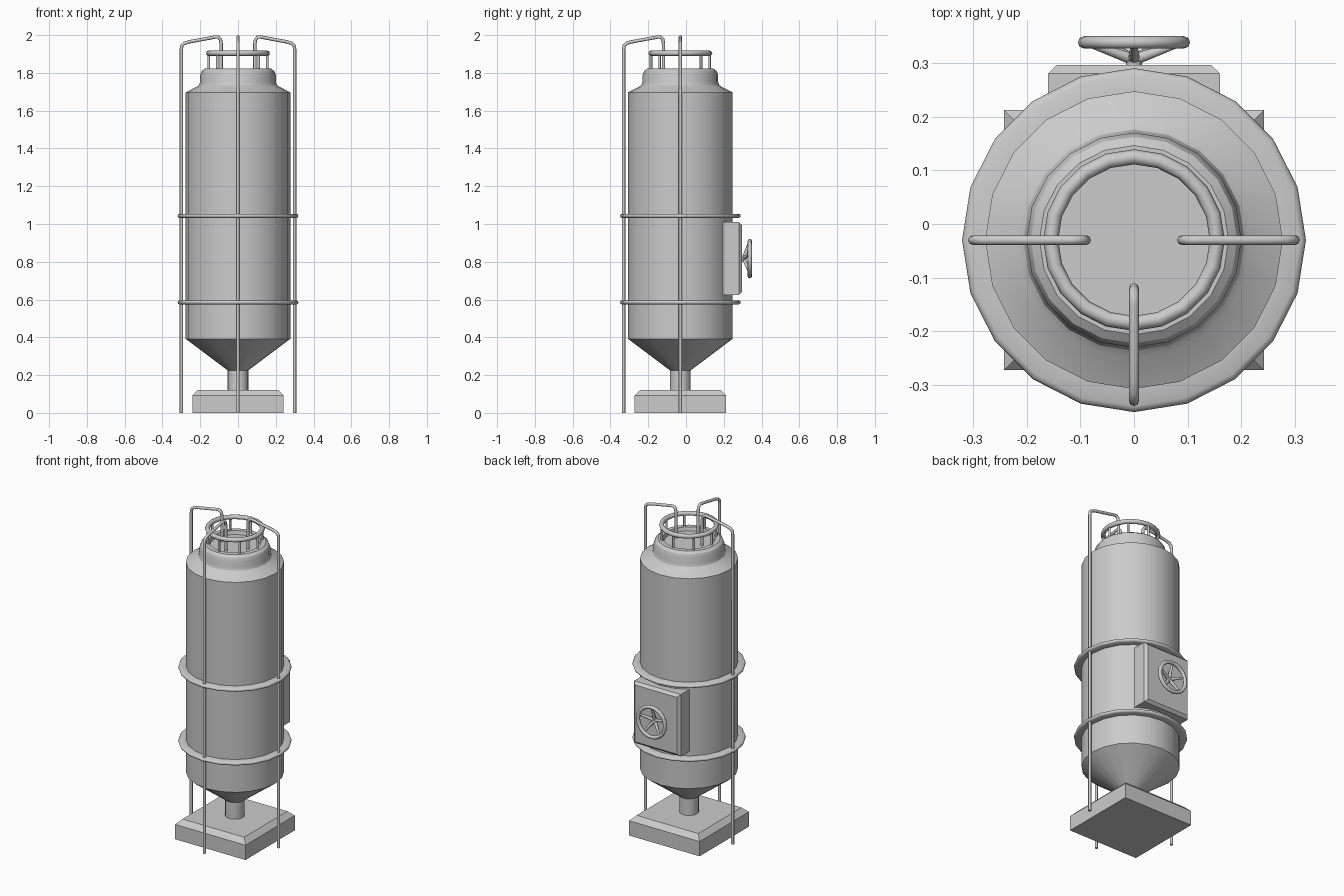
import bpy, bmesh
from math import sin, cos, pi, radians
from mathutils import Vector, Matrix

if "Cube" in bpy.data.objects:
    bpy.data.objects.remove(bpy.data.objects["Cube"])

CY = -0.03  # y of the tank axis


def finish(name, bm, smooth=None):
    bmesh.ops.recalc_face_normals(bm, faces=bm.faces)
    me = bpy.data.meshes.new(name)
    bm.to_mesh(me)
    bm.free()
    ob = bpy.data.objects.new(name, me)
    bpy.context.collection.objects.link(ob)
    if smooth:
        bpy.ops.object.select_all(action='DESELECT')
        ob.select_set(True)
        bpy.context.view_layer.objects.active = ob
        bpy.ops.object.shade_smooth_by_angle(angle=radians(smooth))
    return ob


def lathe(name, profile, closed=False, n=20, smooth=25, matrix=None):
    """Revolve (r, z) points around the tank axis or a given matrix."""
    bm = bmesh.new()
    rings = []
    for r, z in profile:
        if r == 0:
            rings.append([bm.verts.new((0, 0, z))] * n)
        else:
            rings.append([bm.verts.new((r * cos(2 * pi * i / n), r * sin(2 * pi * i / n), z))
                          for i in range(n)])
    pairs = list(zip(rings, rings[1:])) + ([(rings[-1], rings[0])] if closed else [])
    for a, b in pairs:
        for i in range(n):
            j = (i + 1) % n
            bm.faces.new(list(dict.fromkeys((a[i], a[j], b[j], b[i]))))
    bm.transform(matrix or Matrix.Translation((0, CY, 0)))
    return finish(name, bm, smooth)


def torus(name, R, r, z, n=20, m=8, matrix=None):
    pts = [(R + r * cos(2 * pi * k / m), z + r * sin(2 * pi * k / m)) for k in range(m)]
    return lathe(name, pts, True, n, 50, matrix)


def rod(name, a, b, r1, r2, n=8):
    a, b = Vector(a), Vector(b)
    bm = bmesh.new()
    m = Matrix.Translation((a + b) / 2) @ (b - a).to_track_quat('Z', 'Y').to_matrix().to_4x4()
    bmesh.ops.create_cone(bm, cap_ends=True, segments=n, radius1=r1, radius2=r2,
                          depth=(b - a).length, matrix=m)
    return finish(name, bm, 50)


def box(name, lo, hi, axis, chamfer):
    """Box with the edges around its +axis face chamfered."""
    lo, hi = Vector(lo), Vector(hi)
    bm = bmesh.new()
    bmesh.ops.create_cube(bm, size=1, matrix=Matrix.Translation((lo + hi) / 2)
                          @ Matrix.Diagonal((*(hi - lo), 1)))
    edges = [e for e in bm.edges if all(v.co[axis] > hi[axis] - 1e-4 for v in e.verts)]
    bmesh.ops.bevel(bm, geom=edges, offset=chamfer, segments=1, affect='EDGES')
    return finish(name, bm)


# tank: outlet stem, hopper cone, shell, shoulder, neck and recessed lid
lathe("tank", [(0, 0.11), (0.055, 0.11), (0.055, 0.225), (0.277, 0.392), (0.277, 1.697),
               (0.218, 1.727), (0.206, 1.737), (0.20, 1.755), (0.20, 1.79), (0.192, 1.81),
               (0.176, 1.822), (0.148, 1.822), (0.142, 1.80), (0, 1.80)])

# base slab
box("base", (-0.242, CY - 0.242, 0), (0.242, CY + 0.242, 0.122), 2, 0.03)

# hoop bands that tie the pipes to the shell
for i, z in enumerate((0.585, 1.043)):
    lathe(f"hoop_{i}", [(0.265, z - 0.011), (0.309, z - 0.011), (0.317, z - 0.007), (0.32, z),
                        (0.317, z + 0.007), (0.309, z + 0.011), (0.265, z + 0.011)], True, smooth=50)

# top handrail on posts
torus("top_ring", 0.155, 0.014, 1.904)
for i in range(8):
    a = i * pi / 4
    x, y = 0.155 * cos(a), CY + 0.155 * sin(a)
    rod(f"ring_post_{i}", (x, y, 1.81), (x, y, 1.9), 0.007, 0.007)

# pipes: left, front and right, bending over into the lid
path = [(0.30, 0), (0.30, 1.925), (0.297, 1.945), (0.283, 1.957), (0.26, 1.964),
        (0.12, 1.99), (0.103, 1.989), (0.093, 1.977), (0.089, 1.955), (0.089, 1.80)]
for name, dx, dy in (("left_pipe", -1, 0), ("front_pipe", 0, -1), ("right_pipe", 1, 0)):
    cu = bpy.data.curves.new(name, 'CURVE')
    cu.dimensions = '3D'
    cu.bevel_depth = 0.009
    cu.bevel_resolution = 2
    cu.use_fill_caps = True
    sp = cu.splines.new('POLY')
    sp.points.add(len(path) - 1)
    for p, (r, z) in zip(sp.points, path):
        p.co = (dx * r, CY + dy * r, z, 1)
    ob = bpy.data.objects.new(name, cu)
    bpy.context.collection.objects.link(ob)
    bpy.ops.object.select_all(action='DESELECT')
    ob.select_set(True)
    bpy.context.view_layer.objects.active = ob
    bpy.ops.object.convert(target='MESH')
    bpy.ops.object.shade_smooth_by_angle(angle=radians(50))

# control box on the back
box("control_box", (-0.16, 0.19, 0.625), (0.16, 0.296, 1.01), 1, 0.016)

# hand wheel with hub and slanted spokes
WZ = 0.817
back = Matrix.Translation((0, 0, WZ)) @ Matrix.Rotation(-pi / 2, 4, 'X')
torus("wheel_rim", 0.093, 0.0115, 0.338, matrix=back)
rod("wheel_hub", (0, 0.285, WZ), (0, 0.316, WZ), 0.015, 0.015, 12)
for i in range(5):
    a = pi / 2 + i * 2 * pi / 5
    rod(f"wheel_spoke_{i}", (0, 0.306, WZ),
        (0.09 * cos(a), 0.336, WZ + 0.09 * sin(a)), 0.011, 0.006)
